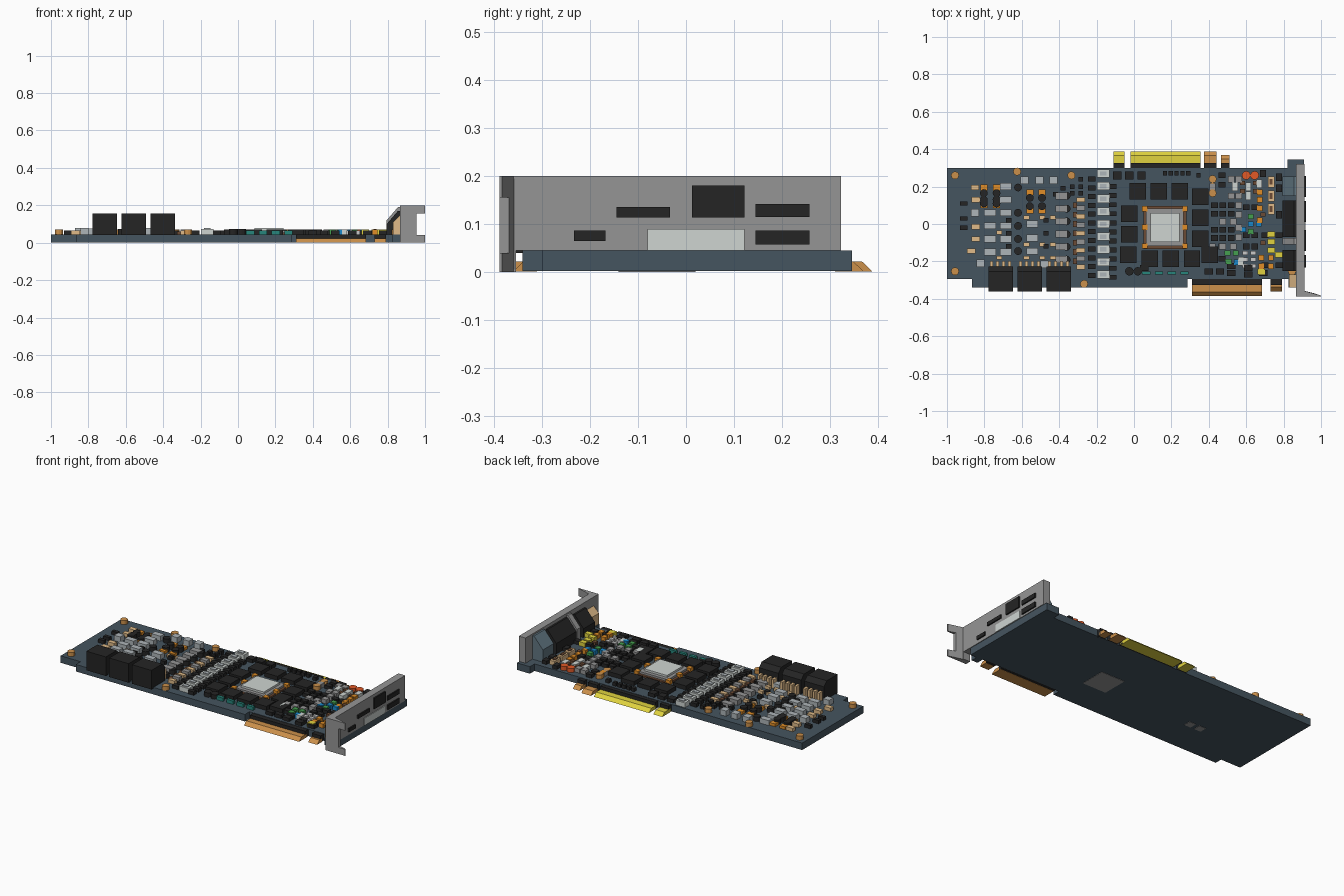
import bpy, bmesh
from mathutils import Matrix, Vector

if "Cube" in bpy.data.objects:
    bpy.data.objects.remove(bpy.data.objects["Cube"])

TOP = 0.045  # upper face of the circuit board
COL = dict(board=(.06, .09, .115), black=(.018, .018, .018), grey=(.3, .3, .3), silver=(.42, .46, .48),
           light=(.62, .66, .64), tan=(.75, .5, .25), orange=(.75, .27, .02), gold=(.6, .28, .07),
           yellow=(.75, .65, .05), teal=(.02, .24, .2), green=(.06, .35, .08), blue=(.01, .25, .6),
           red=(.75, .1, .02), steel=(.12, .18, .22), brown=(.15, .07, .035), white=(.8, .8, .8))
MATS = {}


def finish(name, bm, col):
    if col not in MATS:
        MATS[col] = bpy.data.materials.new(col)
        MATS[col].diffuse_color = (*COL[col], 1)
    bmesh.ops.recalc_face_normals(bm, faces=bm.faces)
    me = bpy.data.meshes.new(name)
    bm.to_mesh(me)
    bm.free()
    me.materials.append(MATS[col])
    ob = bpy.data.objects.new(name, me)
    bpy.context.collection.objects.link(ob)
    return ob


def boxes(name, col, pts, w, d, z1=0.066, z0=TOP - 0.002):
    bm = bmesh.new()
    for x, y in pts:
        m = Matrix.Translation((x, y, (z0 + z1) / 2)) @ Matrix.Diagonal((w, d, z1 - z0, 1))
        bmesh.ops.create_cube(bm, size=1, matrix=m)
    return finish(name, bm, col)


def span(name, col, x0, x1, y0, y1, z0, z1):
    return boxes(name, col, [((x0 + x1) / 2, (y0 + y1) / 2)], x1 - x0, y1 - y0, z1, z0)


def discs(name, col, pts, r, z1=0.068, seg=12):
    bm = bmesh.new()
    for x, y in pts:
        bmesh.ops.create_cone(bm, cap_ends=True, segments=seg, radius1=r, radius2=r, depth=z1 - TOP,
                              matrix=Matrix.Translation((x, y, (z1 + TOP) / 2)))
    return finish(name, bm, col)


def prism(name, col, profile, a0, a1, axis):
    """Extrude a 2D profile along an axis: x takes (y,z), y takes (x,z), z takes (x,y)."""
    i = 'xyz'.index(axis)
    bm = bmesh.new()
    vs = []
    for p in profile:
        c = list(p)
        c.insert(i, a0)
        vs.append(bm.verts.new(c))
    f = bm.faces.new(vs)
    step = Vector((0, 0, 0))
    step[i] = a1 - a0
    geo = bmesh.ops.extrude_face_region(bm, geom=[f])['geom']
    bmesh.ops.translate(bm, verts=[g for g in geo if isinstance(g, bmesh.types.BMVert)], vec=step)
    return finish(name, bm, col)


def grid(xs, ys):
    return [(x, y) for x in xs for y in ys]


def steps(a, b, n):
    return [a + (b - a) * i / (n - 1) for i in range(n)]


# circuit board
prism('circuit_board', 'board', [(-1, -.295), (-.865, -.295), (-.865, -.34), (.285, -.34), (.285, -.295),
      (.825, -.295), (.825, -.34), (.866, -.34), (.866, -.30), (.908, -.30), (.908, .345), (.82, .345),
      (.82, .30), (-1, .30)], .002, TOP, 'z')

# edge connectors on both long sides: dark root and bevelled contact strip
for name, col, x0, x1, s, tip in [
        ('link_key', 'yellow', -.11, -.05, 1, .388), ('link_strip', 'yellow', -.02, .355, 1, .388),
        ('link_tab', 'gold', .375, .44, 1, .388), ('link_small', 'gold', .465, .51, 1, .37),
        ('slot_strip', 'gold', .31, .685, -1, .385), ('slot_tab', 'gold', .73, .79, -1, .36)]:
    span(name + '_root', 'black', x0, x1, *sorted((s * .29, s * .325)), .002, .043)
    prism(name, col, [(s * .31, .001), (s * .31, .022), (s * (tip - .022), .022), (s * tip, .001)], x0, x1, 'x')

# mounting bracket: plate, lower lip and notched foot
span('bracket_plate', 'grey', .866, .912, -.355, .322, TOP, .2)
span('bracket_end', 'grey', .866, .912, -.388, -.354, 0, .2)
foot = prism('bracket_foot', 'grey', [(.9, 0), (1, 0), (1, .04), (.955, .04), (.955, .155), (1, .155),
             (1, .2), (.9, .2)], -.388, -.355, 'y')
for v in foot.data.vertices:
    if v.co.y > -.36:
        v.co.y = -.355 - max(0, v.co.x - .912) * .31

# ports behind the bracket, sloped at the back
for name, col, y0, y1, h in [('port_blue', 'steel', .15, .255, .12), ('port_main', 'black', -.07, .125, .11),
                             ('port_shell', 'grey', -.11, -.075, .12), ('port_low', 'black', -.25, -.14, .10)]:
    prism(name, col, [(.795, TOP), (.87, TOP), (.87, h + .07), (.855, h + .07), (.795, h)], y0, y1, 'y')
prism('port_spring', 'tan', [(.83, TOP), (.87, TOP), (.87, .15), (.83, .11)], -.34, -.27, 'y')

# port openings on the bracket face
for i, (y0, y1, z0, z1) in enumerate([(-.145, -.033, .113, .135), (-.233, -.167, .065, .087), (.012, .122, .113, .18),
                                      (.145, .257, .115, .142), (.145, .257, .057, .087)]):
    span(f'port_opening_{i + 1}', 'black', .9, .92, y0, y1, z0, z1)
span('port_panel', 'light', .9, .916, -.08, .122, TOP, .09)

# power sockets with bent pins
for i, x in enumerate((-.713, -.558, -.403)):
    prism(f'power_socket_{i + 1}', 'black', [(-.36, TOP - .005), (-.36, .157), (-.255, .157), (-.228, .13),
          (-.228, TOP - .005)], x - .066, x + .066, 'x')
    boxes(f'power_pins_{i + 1}', 'tan', [(x + dx, -.214) for dx in (-.048, -.016, .016, .048)], .016, .034, .1)

# main processor: substrate, frame, die and clips
GX, GY = .165, -.018
boxes('processor_base', 'brown', [(GX, GY)], .23, .23, .054)
boxes('processor_frame', 'grey', [(GX, GY)], .20, .20, .066)
boxes('processor_die', 'light', [(GX, GY)], .155, .155, .078)
boxes('processor_clips', 'orange', [(GX + a * .108, GY + b * .1) for a in (-1, 1) for b in (-1, 1)]
      + [(GX + a * .108, GY) for a in (-1, 1)], .028, .028, .07)

# memory chips around the processor
boxes('memory_chips', 'black', [(-.025, .055), (-.025, -.055), (-.03, -.165)] + grid((.02, .133, .245), (.175,))
      + grid((.353,), (.145, .033, -.078)) + grid((.085, .197, .31), (-.185,)) + [(.405, -.165)], .088, .088, .07)

# standoffs
discs('standoffs', 'gold', [(-.957, .26), (-.625, .28), (-.335, .26), (-.957, -.253), (-.267, -.32),
                            (.42, .24), (.42, .165), (.845, -.253)], .021, .07)

# left zone: chokes, round capacitors, small parts
boxes('left_drivers', 'black', [(-.91, .11), (-.91, .03), (-.91, -.02)], .04, .022)
boxes('left_ends', 'tan', [(-.85, .195), (-.845, -.08), (-.87, -.145), (-.845, -.015), (-.845, .13)], .045, .028)
boxes('left_blocks', 'silver', [(-.85, .06), (-.82, -.21), (-.48, -.215)] + grid((-.585, -.505, -.43), (.235,)),
      .042, .04, .078)
boxes('choke_bank_a', 'silver', grid((-.77, -.685), (.06, -.01, -.08, -.15)), .062, .036, .075)
boxes('choke_bank_b', 'silver', grid((-.545,), (.0, -.075, -.145)) + [(-.685, .13), (-.685, .2)], .062, .036, .075)
boxes('choke_bank_c', 'grey', grid((-.39,), steps(.15, -.19, 6)), .062, .036, .075)
discs('round_caps', 'black', grid((-.62,), (.195, .06, -.01, -.08, -.145)) + grid((-.36,), steps(.15, -.19, 6)),
      .021, .072)
boxes('orange_pads', 'orange', grid((-.803, -.735), (.195, .1)) + grid((-.557, -.492), (.17, .07)), .038, .03, .062)
discs('pad_caps', 'black', grid((-.803, -.735), (.165, .13, .11)) + grid((-.557, -.492), (.14, .095)), .021, .073)
boxes('small_tan_row', 'tan', grid((-.575, -.49, -.435), (.035, -.11, -.18)) + grid((-.72,), (.2, -.045, -.18)),
      .03, .02, .062)
boxes('small_black_row', 'black', grid((-.47, -.67), (.02, -.05, -.12)) + [(-.42, .16), (-.38, .19)], .028, .024)

# regulator column between power zone and processor
boxes('inductor_bodies', 'light', grid((-.165,), steps(.27, -.27, 9)), .066, .044, .074)
boxes('inductor_caps', 'silver', grid((-.165,), steps(.27, -.27, 9)), .036, .024, .079)
boxes('regulator_chips_left', 'black', grid((-.227,), steps(.24, -.275, 12)), .04, .026)
boxes('regulator_chips_right', 'black', grid((-.113,), steps(.2, -.285, 11)), .04, .026)
boxes('regulator_tan', 'tan', grid((-.285,), steps(.13, -.23, 5)), .045, .025)
boxes('regulator_grey', 'grey', grid((-.285,), steps(.085, -.185, 4)), .045, .028, .07)
boxes('regulator_brown', 'brown', grid((-.315,), steps(.1, -.2, 7)), .02, .03, .06)
boxes('regulator_dots', 'black', grid((-.33, -.285), (.2, .165)) + [(-.285, .24)], .024, .024)

# small chips along the upper and lower board edges
boxes('upper_chips', 'black', grid((-.09, -.025, .04), (.26,)), .044, .042)
boxes('upper_dots', 'black', grid(steps(.165, .29, 5), (.272,)) + [(.345, .26)], .022, .024)
discs('lower_caps', 'black', [(-.025, -.253), (.02, -.253)], .023, .072)
boxes('lower_teal', 'teal', grid(steps(.065, .27, 4), (-.262,)), .044, .018, .066)
boxes('lower_chips', 'black', [(.4, -.255), (.46, -.255), (.52, -.225), (.52, -.262), (.61, -.235), (.61, -.27),
                               (.69, -.262), (.055, -.235)], .045, .032)

# right zone: mixed small parts by colour
discs('red_caps', 'red', [(.6, .26), (.645, .26)], .023, .07)
boxes('right_black', 'black', grid((.43, .475, .52), (.1, .055, -.03, -.075)) + grid((.6, .645), (.09, -.06, -.12))
      + grid((.47,), (.26, .21, -.12, -.185)) + grid((.7, .775), (-.06, -.22)), .036, .03)
boxes('right_grey', 'grey', grid((.475, .53), (.012, -.12)) + grid((.56,), (.1, .05, -.02, -.07))
      + grid((.52, .56), (.24, .15)) + [(.42, .2), (.42, -.12)], .034, .034, .07)
boxes('right_light', 'light', [(.42, -.15), (.54, .2), (.61, .2), (.61, .15), (.67, .215), (.57, -.2)],
      .03, .045, .07)
boxes('right_brown', 'brown', grid((.58, .65), (.22, .175)) + grid((.69,), (.05, -.1)), .026, .022)
boxes('right_sockets', 'tan', grid((.733,), (.225, .15, .08)), .034, .06, .07)
boxes('right_socket_cores', 'brown', grid((.733,), (.225, .15, .08)), .016, .03, .074)
boxes('right_orange', 'orange', [(.672, y) for y in (.17, .13, .085, .02)] + grid((.68, .733), (-.18, -.225))
      + [(.42, .205)], .028, .03, .07)
boxes('right_yellow', 'yellow', [(.735, y) for y in (-.055, -.095, -.14)] + [(.775, -.165), (.68, -.255)],
      .04, .03, .07)
boxes('right_green', 'green', [(.625, .04), (.5, -.155), (.545, -.155), (.505, -.2), (.625, -.04)], .03, .028, .07)
boxes('right_blue', 'blue', [(.625, 0), (.668, 0), (.55, -.205), (.585, -.03)], .03, .028, .07)
boxes('right_white', 'white', grid((.595, .637), (-.155, -.19, -.225)), .03, .02, .064)
boxes('right_edge_chips', 'black', grid((.775,), (.25, .19, .05)) + [(.69, .27)], .03, .04)

# pads on the underside
boxes('underside_plate', 'grey', [(.165, -.06)], .16, .16, .004, 0)
boxes('underside_pads', 'grey', [(-.56, -.11), (-.49, -.11)], .045, .045, .004, 0)

for m in bpy.data.materials:
    if m.users and not m.is_grease_pencil:
        m.use_nodes = True
        m.node_tree.nodes["Principled BSDF"].inputs["Base Color"].default_value = m.diffuse_color
